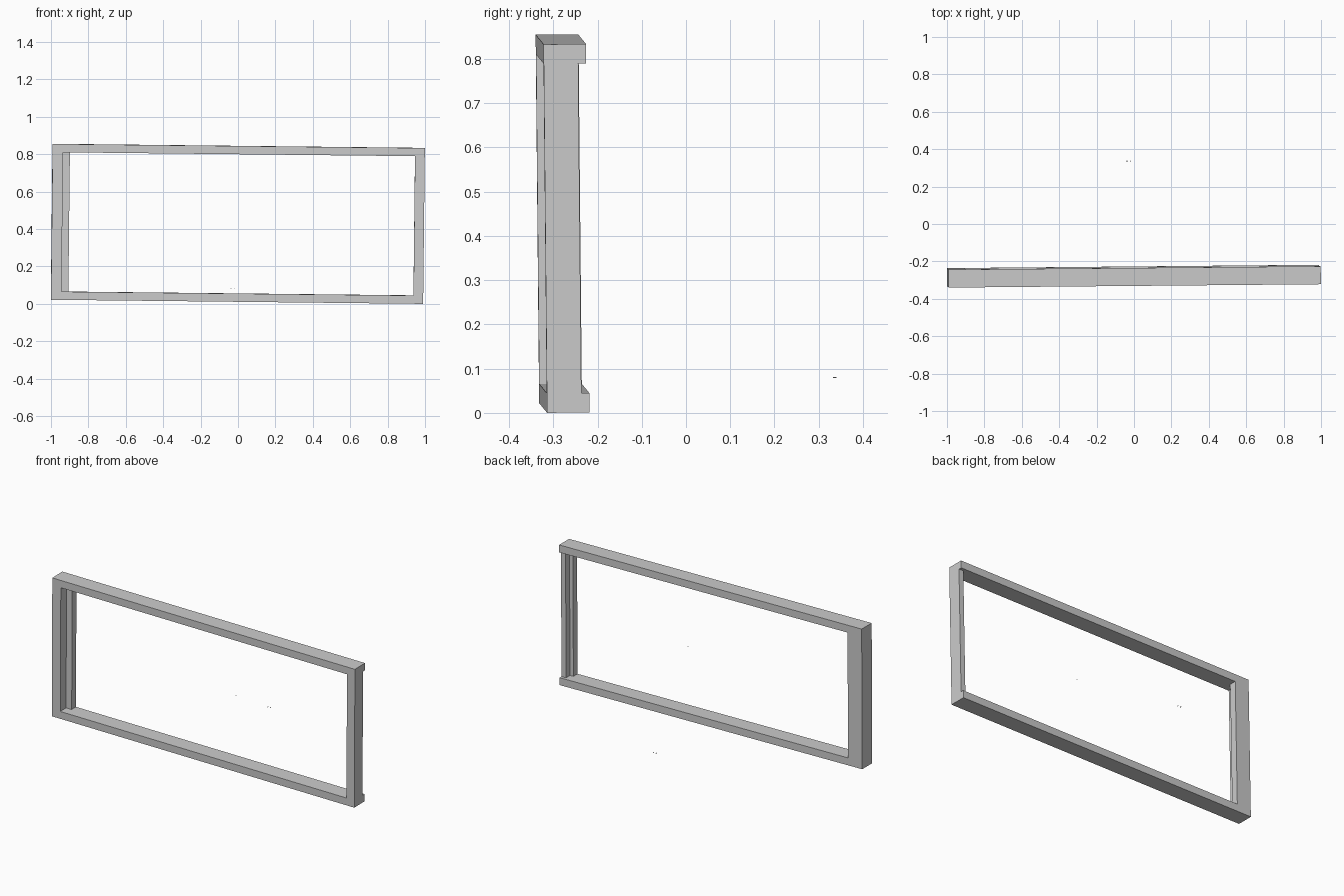
import bpy
from mathutils import Matrix, Vector

if "Cube" in bpy.data.objects:
    bpy.data.objects.remove(bpy.data.objects["Cube"])

LENGTH, DEPTH, HEIGHT, RAIL = 1.99, 0.096, 0.833, 0.044

# The whole frame is slightly askew: orthonormal axes of its placement
ex = Vector((1, 0.009, -0.011)).normalized()
ez = Vector((0.011, -0.0095, 1))
ez = (ez - ex * ez.dot(ex)).normalized()
ey = ez.cross(ex)
PLACE = Matrix.Translation((-1.0, -0.332, 0.022)) @ Matrix((ex, ey, ez)).transposed().to_4x4()


def prism(name, outline, z0, z1, place=PLACE):
    """Extrude a counter-clockwise plan outline between two heights."""
    n = len(outline)
    verts = [place @ Vector((x, y, z)) for z in (z0, z1) for x, y in outline]
    faces = [tuple(reversed(range(n))), tuple(range(n, 2 * n))]
    faces += [(i, (i + 1) % n, n + (i + 1) % n, n + i) for i in range(n)]
    mesh = bpy.data.meshes.new(name)
    mesh.from_pydata(verts, [], faces)
    ob = bpy.data.objects.new(name, mesh)
    bpy.context.collection.objects.link(ob)
    return ob


def rect(x0, x1, y0, y1):
    return [(x0, y0), (x1, y0), (x1, y1), (x0, y1)]


# Full-length rails
for name, z in (("bottom_rail", 0), ("top_rail", HEIGHT - RAIL)):
    prism(name, rect(0, LENGTH, 0, DEPTH), z, z + RAIL)

# Left post: rebated, wider towards the back
prism("left_post", [(0, 0), (0.056, 0), (0.056, 0.055), (0.093, 0.055),
                    (0.093, DEPTH), (0, DEPTH)], RAIL, HEIGHT - RAIL)

# Right post: rebated, narrower towards the back and set in from the rails
prism("right_post", [(LENGTH - 0.052, 0), (LENGTH, 0), (LENGTH, 0.078),
                     (LENGTH - 0.03, 0.078), (LENGTH - 0.03, 0.04),
                     (LENGTH - 0.052, 0.04)], RAIL, HEIGHT - RAIL)

# Tiny loose chips
flat = Matrix.Identity(4)
for x in (-0.040, -0.022):
    prism("loose_chip", rect(x, x + 0.004, 0.332, 0.34), 0.079, 0.081, flat)
prism("loose_speck", rect(0.169, 0.172, -0.264, -0.261), 0.434, 0.436, flat)
